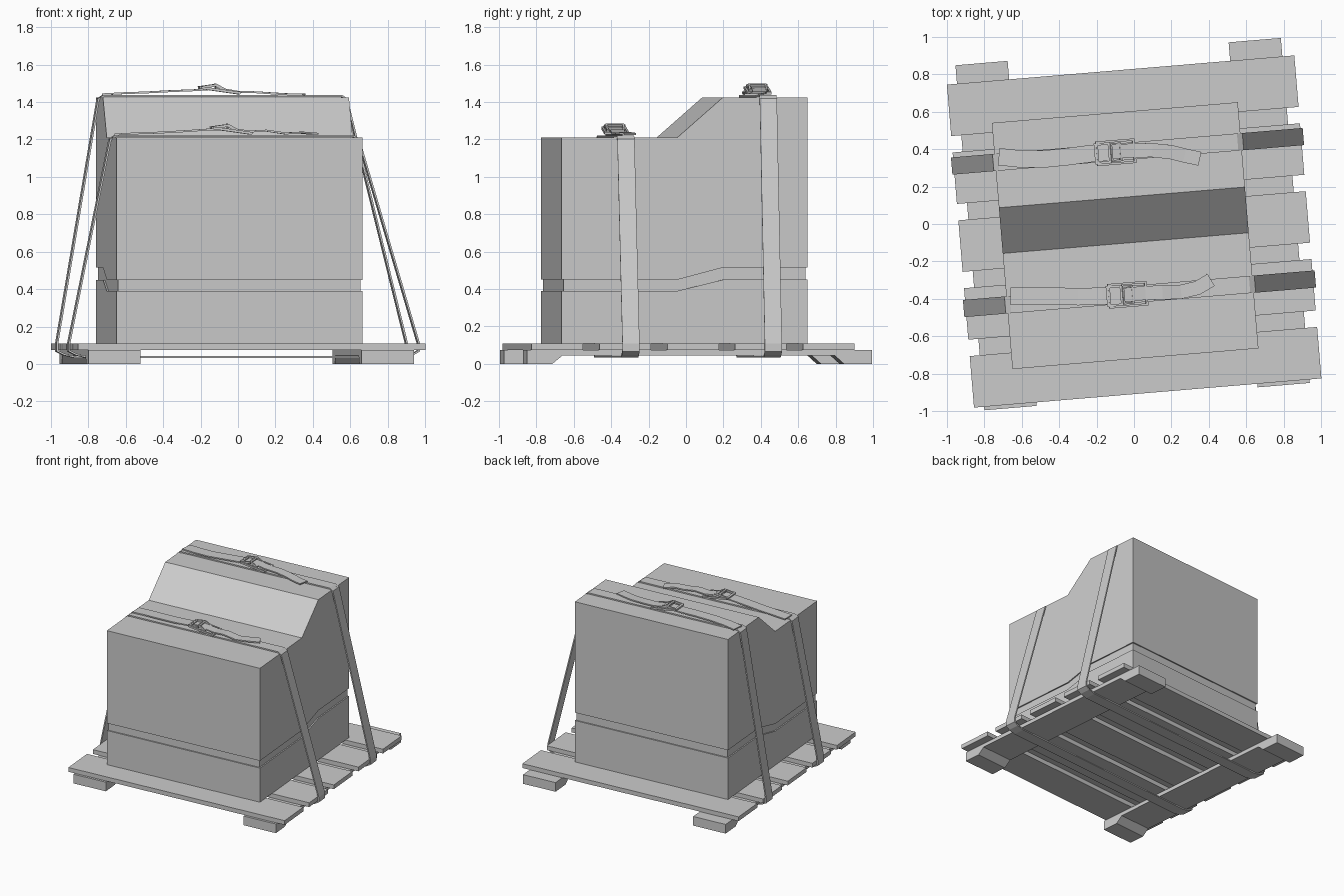
import bpy, bmesh, math
from mathutils import Matrix, Vector

if "Cube" in bpy.data.objects:
    bpy.data.objects.remove(bpy.data.objects["Cube"])

TURN = math.radians(4.8)      # whole model is turned slightly about z


def finish(name, bm):
    bmesh.ops.recalc_face_normals(bm, faces=bm.faces)
    me = bpy.data.meshes.new(name)
    bm.to_mesh(me)
    bm.free()
    ob = bpy.data.objects.new(name, me)
    ob.rotation_euler.z = TURN
    bpy.context.collection.objects.link(ob)
    return ob


def add_box(bm, lo, hi, matrix=None):
    lo, hi = Vector(lo), Vector(hi)
    m = Matrix.Translation((lo + hi) / 2) @ Matrix.Diagonal((*(hi - lo), 1))
    bmesh.ops.create_cube(bm, size=1, matrix=(matrix @ m) if matrix else m)


def extrude_profile(name, profile, x0, x1):
    """Extrude a (y, z) outline along x."""
    bm = bmesh.new()
    a = [bm.verts.new((x0, y, z)) for y, z in profile]
    b = [bm.verts.new((x1, y, z)) for y, z in profile]
    bm.faces.new(a)
    bm.faces.new(b[::-1])
    n = len(a)
    for i in range(n):
        j = (i + 1) % n
        bm.faces.new((a[i], b[i], b[j], a[j]))
    return finish(name, bm)


def ribbon(name, path, width=0.092, closed=False):
    """Flat webbing along points (x, y, z), thickened."""
    bm = bmesh.new()
    rows = []
    for i, p in enumerate(path):
        p = Vector(p)
        q = Vector(path[min(i + 1, len(path) - 1)])
        r = Vector(path[max(i - 1, 0)])
        side = Vector((0, 1, 0))
        if not closed:
            d = q - r
            side = Vector((-d.y, d.x, 0)).normalized()
        rows.append([bm.verts.new(p + side * s * width / 2) for s in (-1, 1)])
    for i in range(len(rows) - (0 if closed else 1)):
        a, b = rows[i], rows[(i + 1) % len(rows)]
        bm.faces.new((a[0], b[0], b[1], a[1]))
    ob = finish(name, bm)
    mod = ob.modifiers.new("thickness", 'SOLIDIFY')
    mod.thickness = 0.01
    mod.offset = 0
    mod.use_even_offset = True
    return ob


# pallet planks
for i in range(5):
    y = -0.768 + 0.364 * i
    bm = bmesh.new()
    add_box(bm, (-0.934, y - 0.138, 0.075), (0.929, y + 0.138, 0.11))
    finish(f"pallet_plank_{i + 1}", bm)

# pallet runners with a foot at each end
E = 0.925
runner = [(-E, 0.075), (-E, 0), (-E + 0.135, 0), (-E + 0.19, 0.045),
          (E - 0.2, 0.045), (E - 0.15, 0), (E, 0), (E, 0.075)]
extrude_profile("left_runner", runner, -0.88, -0.60)
extrude_profile("right_runner", runner, 0.585, 0.865)

# stepped crate: base, recessed seam and upper cover
X0, X1, Y0, Y1 = -0.712, 0.607, -0.718, 0.602
YA, YB = -0.098, 0.147       # start and end of the step
G = 0.01


def stepped(low, high, inset=0):
    a, b = Y0 + inset, Y1 - inset
    return [(a, low[0]), (YA, low[1]), (YB, low[2]), (b, low[3]),
            (b, high[1]), (YB, high[1]), (YA, high[0]), (a, high[0])]


extrude_profile("crate_base", stepped((0.11,) * 4, (0.39, 0.45)), X0, X1)
extrude_profile("crate_seam", stepped((0.39, 0.39, 0.45, 0.45), (0.45, 0.515), G), X0 + G, X1 - G)
extrude_profile("crate_cover", stepped((0.45, 0.45, 0.515, 0.515), (1.21, 1.425)), X0, X1)


# strap loop, upper webbing, loose tail and ratchet buckle
def strap(label, y, top, webbing, tail):
    loop = [(X0 - 0.006, top - 0.01), (X0 + 0.02, top + 0.007), (X1 - 0.02, top + 0.007),
            (X1 + 0.006, top - 0.01), (0.936, 0.108), (0.936, 0.07), (0.905, 0.052),
            (0.85, 0.038), (-0.85, 0.038), (-0.905, 0.052), (-0.94, 0.07), (-0.94, 0.108)]
    ribbon(label + "_strap_loop", [(x, y, z) for x, z in loop], closed=True)
    ribbon(label + "_strap_webbing", [(u, v, top + h) for u, v, h in webbing])
    ribbon(label + "_strap_tail", [(u, v, top + h) for u, v, h in tail], 0.075)

    def ring(name, length, width, bar, height, x, z, tilt):
        m = (Matrix.Translation((x, y, z)) @ Matrix.Rotation(tilt, 4, 'Y'))
        bm = bmesh.new()
        a, w = length / 2, width / 2
        for s in (-1, 1):
            add_box(bm, (-a, s * w - bar / 2, -height / 2), (a, s * w + bar / 2, height / 2), m)
            add_box(bm, (s * a - bar / 2, -w - bar / 2, -height / 2),
                    (s * a + bar / 2, w + bar / 2, height / 2), m)
        finish(label + name, bm)

    ring("_buckle_frame", 0.20, 0.12, 0.012, 0.014, -0.065, top + 0.037, math.radians(8))
    ring("_buckle_lever", 0.075, 0.10, 0.012, 0.014, -0.135, top + 0.058, math.radians(-8))
    ring("_buckle_latch", 0.055, 0.09, 0.010, 0.016, -0.065, top + 0.052, math.radians(28))


strap("back", 0.39, 1.425,
      [(-0.69, 0.419, 0.016), (-0.58, 0.398, 0.022), (-0.46, 0.386, 0.026), (-0.33, 0.388, 0.033),
       (-0.2, 0.394, 0.038), (-0.1, 0.394, 0.045)],
      [(-0.09, 0.395, 0.05), (0.03, 0.392, 0.03), (0.13, 0.385, 0.027), (0.23, 0.366, 0.02),
       (0.30, 0.342, 0.016), (0.38, 0.318, 0.016)])
strap("front", -0.374, 1.21,
      [(-0.69, -0.329, 0.016), (-0.58, -0.337, 0.022), (-0.46, -0.348, 0.026), (-0.33, -0.362, 0.033),
       (-0.2, -0.37, 0.042), (-0.1, -0.374, 0.045)],
      [(-0.09, -0.374, 0.05), (0.03, -0.372, 0.032), (0.12, -0.378, 0.037), (0.22, -0.382, 0.022),
       (0.31, -0.369, 0.026), (0.385, -0.332, 0.02)])
